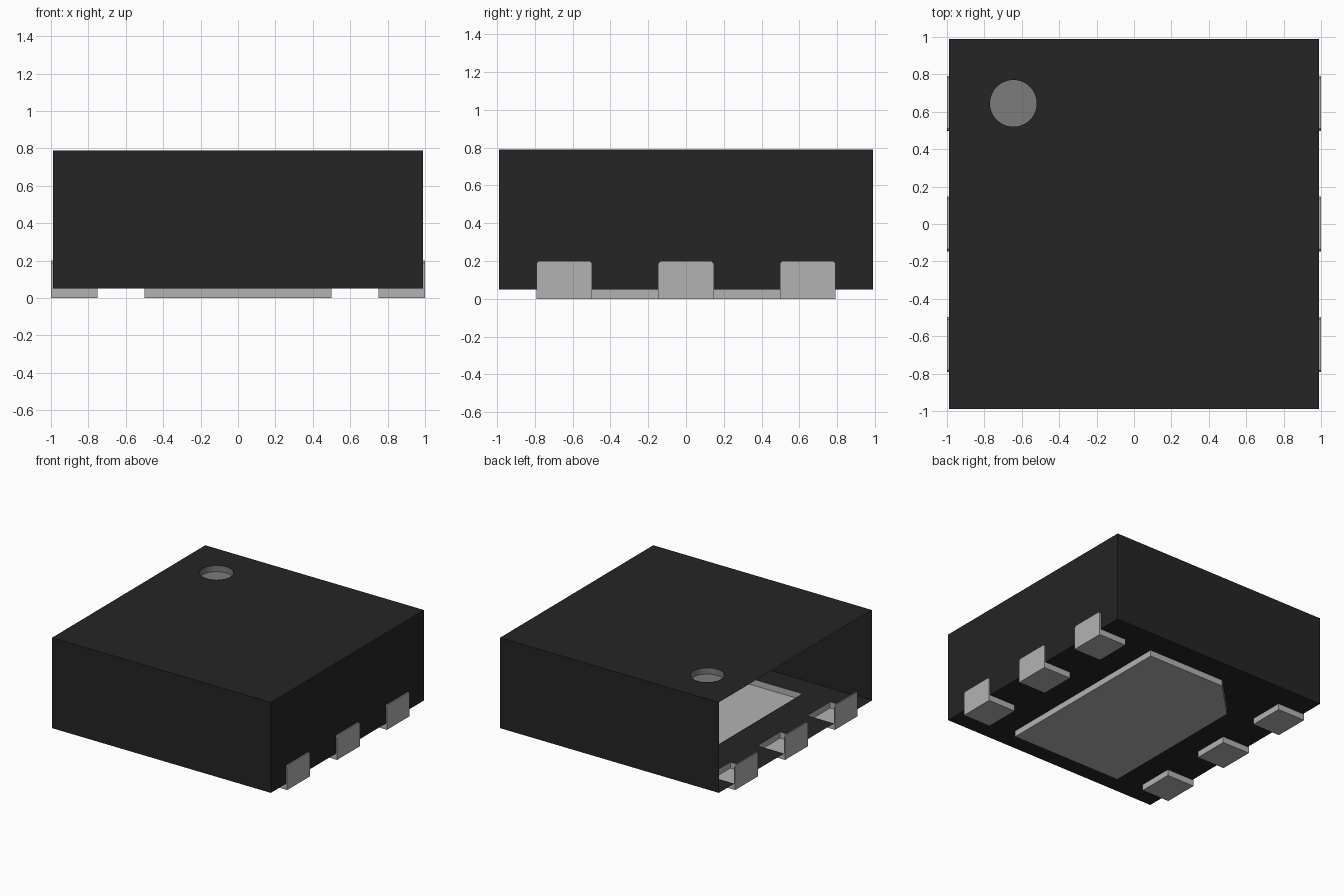
import bpy, bmesh, math

cube = bpy.data.objects.get("Cube")
if cube:
    bpy.data.objects.remove(cube, do_unlink=True)


def material(name, value):
    m = bpy.data.materials.new(name)
    m.use_nodes = True
    col = (value, value, value, 1)
    m.diffuse_color = col
    bsdf = m.node_tree.nodes["Principled BSDF"]
    bsdf.inputs["Base Color"].default_value = col
    bsdf.inputs["Roughness"].default_value = 0.6
    return m


BLACK = material("black moulding", 0.018)
METAL = material("grey metal", 0.45)
MARK = material("mid grey mark", 0.2)

# Main dimensions
HALF, LOW, TOP = 0.99, 0.05, 0.79          # body half width, underside, top
PAD_IN, PAD_OUT, PAD_TOP = 0.75, 1.0, 0.2  # contact reach and height
PAD_HALF, CUT = 0.147, 0.012               # contact half width, corner cut
PAD_Y = (-0.645, 0.0, 0.645)
DOT = (-0.645, 0.645, 0.125, 0.05)         # x, y, radius, depth


def sheet(bm, *loops):
    """Fill a flat outline; further loops become holes."""
    edges = []
    for loop in loops:
        vs = [bm.verts.new(p) for p in loop]
        edges += [bm.edges.new((vs[i - 1], vs[i])) for i in range(len(vs))]
    bmesh.ops.triangle_fill(bm, edges=edges, use_beauty=True)


def band(bm, a, b, closed=True):
    """Join two matching outlines with quads."""
    for i in range(0 if closed else 1, len(a)):
        bm.faces.new([bm.verts.new(p) for p in (a[i - 1], a[i], b[i], b[i - 1])])


def finish(bm, name, mat, flip=False):
    bmesh.ops.remove_doubles(bm, verts=bm.verts, dist=1e-5)
    bmesh.ops.recalc_face_normals(bm, faces=bm.faces)
    if flip:
        bmesh.ops.reverse_faces(bm, faces=bm.faces)
    me = bpy.data.meshes.new(name)
    bm.to_mesh(me)
    bm.free()
    me.materials.append(mat)
    ob = bpy.data.objects.new(name, me)
    bpy.context.collection.objects.link(ob)
    return ob


def at_z(outline, z):
    return [(x, y, z) for x, y in outline]


def cup(name, outline, z_floor, z_rim, mat, flip=False):
    """Open tray: a floor with walls up to its rim."""
    bm = bmesh.new()
    sheet(bm, at_z(outline, z_floor))
    band(bm, at_z(outline, z_floor), at_z(outline, z_rim))
    return finish(bm, name, mat, flip)


def arch(y):
    """Outline of a contact's upright plate above the underside, in y and z."""
    a, b = y - PAD_HALF, y + PAD_HALF
    return [(a, LOW), (a, PAD_TOP - CUT), (a + CUT, PAD_TOP),
            (b - CUT, PAD_TOP), (b, PAD_TOP - CUT), (b, LOW)]


# Shared outlines
circle = [(DOT[0] + DOT[2] * math.cos(math.tau * i / 48),
           DOT[1] + DOT[2] * math.sin(math.tau * i / 48)) for i in range(48)]
thermal = [(-0.5, -0.79), (0.5, -0.79), (0.5, 0.79), (-0.2, 0.79), (-0.5, 0.49)]

# Body shell: top, front, back, notched left wall, underside; right side open
bm = bmesh.new()
square = [(-HALF, -HALF), (HALF, -HALF), (HALF, HALF), (-HALF, HALF)]
sheet(bm, at_z(square, TOP), at_z(circle, TOP))
for y in (-HALF, HALF):
    sheet(bm, [(-HALF, y, LOW), (HALF, y, LOW), (HALF, y, TOP), (-HALF, y, TOP)])
wall = [(-HALF, LOW)] + [p for y in PAD_Y for p in arch(y)]
wall += [(HALF, LOW), (HALF, TOP), (-HALF, TOP)]
sheet(bm, [(HALF, y, z) for y, z in wall])
side = [(HALF, -HALF)]
for y in PAD_Y:
    a, b = y - PAD_HALF, y + PAD_HALF
    side += [(HALF, a), (PAD_IN, a), (PAD_IN, b), (HALF, b)]
side.append((HALF, HALF))
under = side + [(-x, y) for x, y in reversed(side)]
sheet(bm, at_z(under, LOW), at_z(thermal, LOW))
finish(bm, "body", BLACK)

# Recessed round marker on the top
cup("corner_marker", circle, TOP - DOT[3], TOP, MARK, flip=True)

# Large central pad with one cut corner
cup("central_pad", thermal, 0.0, LOW, METAL)

# Edge contacts: a foot below the body and a plate up its side
for s, label in ((1, "left"), (-1, "right")):
    for n, y in enumerate(PAD_Y):
        a, b = y - PAD_HALF, y + PAD_HALF
        bm = bmesh.new()
        # Foot underside and inner wall
        sheet(bm, [(s * PAD_IN, a, 0), (s * PAD_OUT, a, 0),
                   (s * PAD_OUT, b, 0), (s * PAD_IN, b, 0)])
        sheet(bm, [(s * PAD_IN, a, 0), (s * PAD_IN, b, 0),
                   (s * PAD_IN, b, LOW), (s * PAD_IN, a, LOW)])
        # Foot flanks
        for e in (a, b):
            sheet(bm, [(s * PAD_IN, e, 0), (s * PAD_OUT, e, 0), (s * PAD_OUT, e, LOW),
                       (s * HALF, e, LOW), (s * PAD_IN, e, LOW)])
        # Upright plate and its rim
        plate = arch(y)
        sheet(bm, [(s * PAD_OUT, p, z) for p, z in [(a, 0)] + plate + [(b, 0)]])
        band(bm, [(s * PAD_OUT, p, z) for p, z in plate],
             [(s * HALF, p, z) for p, z in plate], closed=False)
        finish(bm, f"{label}_contact_{n + 1}", METAL)
